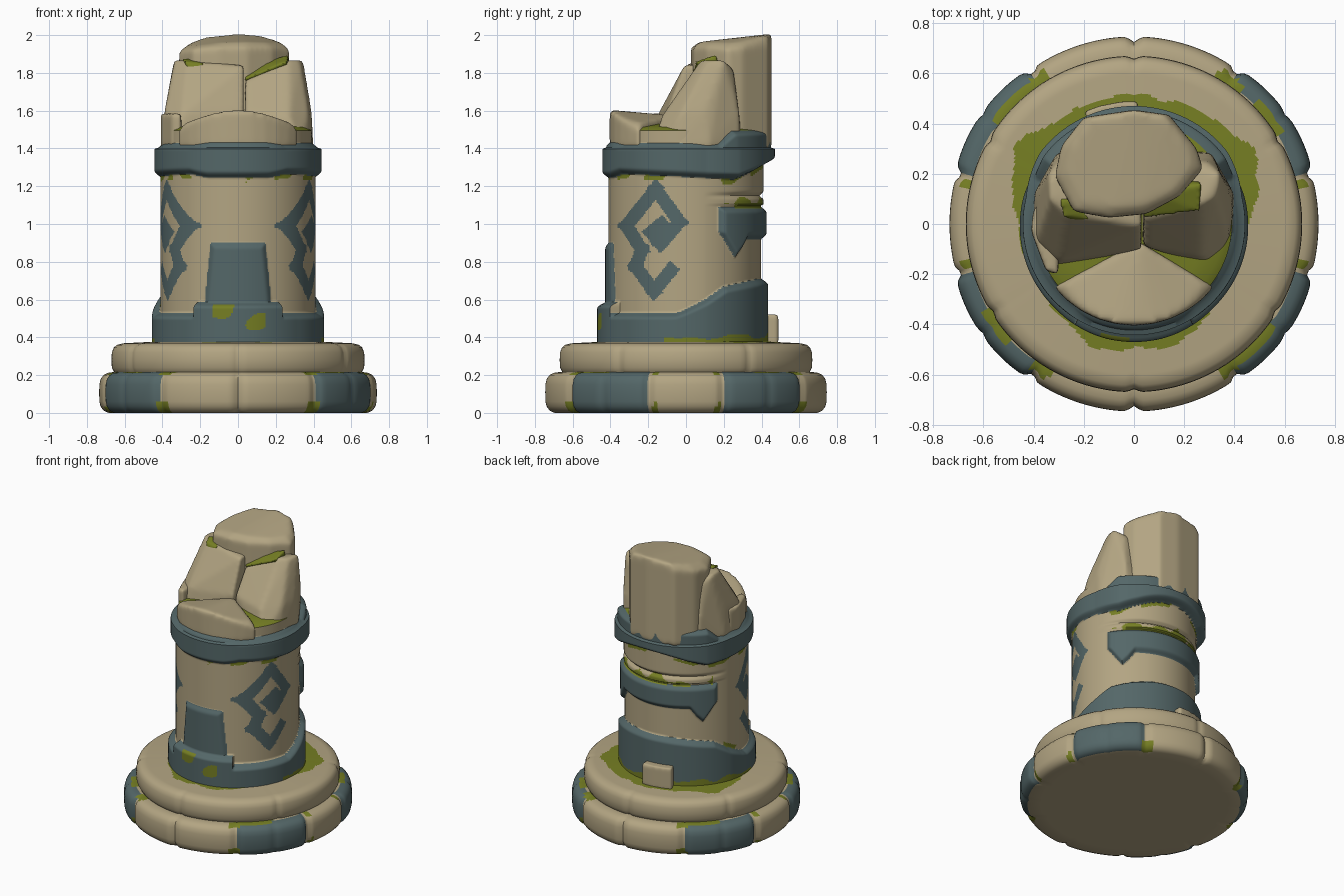
import bpy, bmesh, math
from mathutils import Vector, noise

if "Cube" in bpy.data.objects:
    bpy.data.objects.remove(bpy.data.objects["Cube"])


def material(name, rgb):
    m = bpy.data.materials.new(name)
    m.diffuse_color = (*rgb, 1)
    m.use_nodes = True
    m.node_tree.nodes["Principled BSDF"].inputs["Base Color"].default_value = m.diffuse_color
    return m


MATS = [material("sandstone", (0.45, 0.375, 0.225)),
        material("slate_teal", (0.088, 0.135, 0.138)),
        material("moss_green", (0.18, 0.21, 0.017))]
STONE, TEAL, MOSS = 0, 1, 2


def clamp(t):
    return max(0.0, min(1.0, t))


def table(pts, t):
    """Piecewise linear lookup."""
    if t <= pts[0][0]:
        return pts[0][1]
    for (a, u), (b, v) in zip(pts, pts[1:]):
        if t <= b:
            return u + (v - u) * (t - a) / (b - a)
    return pts[-1][1]


def finish(name, bm, angle=50):
    bmesh.ops.recalc_face_normals(bm, faces=bm.faces)
    me = bpy.data.meshes.new(name)
    bm.to_mesh(me)
    bm.free()
    for m in MATS:
        me.materials.append(m)
    me.shade_smooth()
    me.set_sharp_from_angle(angle=math.radians(angle))
    ob = bpy.data.objects.new(name, me)
    bpy.context.collection.objects.link(ob)
    return ob


def revolve(name, profile, n, radius, paint):
    """Spin a profile; radius(a, r, z) shapes it, paint(a, r, z) colours it."""
    bm = bmesh.new()
    rings = []
    for r, z in profile:
        ring = []
        for i in range(n):
            a = 2 * math.pi * i / n
            rr = radius(a, r, z)
            ring.append(bm.verts.new((rr * math.cos(a), rr * math.sin(a), z)))
        rings.append(ring)
    for j in range(len(rings) - 1):
        rm = (profile[j][0] + profile[j + 1][0]) / 2
        zm = (profile[j][1] + profile[j + 1][1]) / 2
        for i in range(n):
            k = (i + 1) % n
            f = bm.faces.new((rings[j][i], rings[j][k], rings[j + 1][k], rings[j + 1][i]))
            f.material_index = paint(2 * math.pi * (i + .5) / n, rm, zm)
    bmesh.ops.remove_doubles(bm, verts=bm.verts, dist=1e-5)
    return finish(name, bm)


def rock(name, pts, mat=STONE, voxel=0.014, soft=9):
    """Softened convex block."""
    bm = bmesh.new()
    for p in pts:
        bm.verts.new(p)
    res = bmesh.ops.convex_hull(bm, input=bm.verts)
    junk = list({g for g in res["geom_interior"] + res["geom_unused"] if isinstance(g, bmesh.types.BMVert)})
    bmesh.ops.delete(bm, geom=junk, context='VERTS')
    ob = finish(name, bm)
    ob.data.materials.clear()
    ob.data.materials.append(MATS[mat])
    m = ob.modifiers.new("soften_volume", 'REMESH')
    m.mode, m.voxel_size, m.use_smooth_shade = 'VOXEL', voxel, True
    s = ob.modifiers.new("soften", 'SMOOTH')
    s.factor, s.iterations = 0.5, soft
    return ob


def speck(a, z, s=9):
    return noise.noise(Vector((math.cos(a) * .42, math.sin(a) * .42, z)) * s)


def fold(a):
    """Left-right mirrored angle, -90 front to 90 back."""
    return math.degrees(math.asin(max(-1, min(1, math.sin(a)))))


def seams(b, where, depth, width=1.6):
    return depth * sum(math.exp(-((b - w) / width) ** 2) for w in where)


# lower base ring with alternating stones
def low_radius(a, r, z):
    b = fold(a)
    side = clamp((r - .5) / .1)
    bulge = .012 * abs(math.sin(a)) ** 4
    if 16 < abs(b) < 56:
        bulge += .014 * math.sin(math.pi * (abs(b) - 16) / 40) ** .4
    return r + side * (bulge - seams(abs(b), (16, 56, 90), .022) - seams(abs(b), (36,), .008))


def low_paint(a, r, z):
    b = abs(fold(a))
    if r > .6 and (z < .05 + .03 * speck(a, z) or z > .195) and z > .001 and \
            (abs(b - 57) < 2.5 or abs(b - 14) < 1.5):
        return MOSS
    if z > .205 and r < .7 and 30 < b < 62 and speck(a, z) > -.1:
        return MOSS
    return TEAL if 16 < b < 56 and r > .66 and z > .001 else STONE


low = [(0, 0), (.6, 0), (.685, 0), (.712, .012), (.728, .035), (.734, .06), (.735, .11), (.734, .15),
       (.727, .18), (.712, .2), (.69, .212), (.66, .216), (.5, .216), (0, .216)]
revolve("base_lower_ring", low, 240, low_radius, low_paint)

# upper base ring, moss gathered round the column foot
MOSS_EDGE = [(-90, .49), (-70, .51), (-55, .47), (-30, .45), (0, .46), (10, .49), (20, .52), (32, .57),
             (45, .53), (55, .52), (70, .51), (90, .52)]


def up_paint(a, r, z):
    edge = table(MOSS_EDGE, fold(a)) + .02 * speck(a, z, 14)
    return MOSS if z > .365 and r < edge else STONE


up = [(0, .19), (.63, .19), (.655, .215), (.668, .24), (.67, .28), (.668, .32), (.658, .345), (.642, .36), (.61, .368)]
up += [(.60 - .01 * i, .369 + .0005 * i) for i in range(24)] + [(0, .381)]
revolve("base_upper_ring", up, 240,
        lambda a, r, z: r - clamp((r - .35) / .3) * (seams(abs(fold(a)), (90,), .012)
                                                  + seams(fold(a), (-32, 30), .01)), up_paint)

# column with raised collar, plate, bands and painted spiral
SPIRAL = [(-.13, 1.0), (-.185, .955), (-.135, .895), (-.035, 1.01), (-.16, 1.185), (-.315, .99),
          (-.235, .865), (-.265, .775), (-.17, .645), (-.08, .755)]
COLLAR = [(-.05, .53), (0, .55), (.1, .6), (.2, .67), (.4, .71)]
BAND_LO = [(-.38, 1.245), (-.33, 1.265), (.0, 1.25), (.25, 1.235), (.33, 1.27), (.41, 1.32)]
BAND_HI = [(-.38, 1.44), (-.33, 1.425), (.17, 1.43), (.24, 1.5), (.41, 1.505)]
PATCH_LO = [(.17, .96), (.2, .92), (.26, .82), (.29, .86), (.32, .92), (.41, .92)]


def layers(a, z):
    """Inside distance and height of each raised teal piece."""
    y, ax = .41 * math.sin(a), abs(.41 * math.cos(a))
    top = .59 if y < 0 and ax < .21 else table(COLLAR, y)
    out = [(top - z, table([(-.4, .06), (-.3, .05), (0, .045), (.4, .038)], y)),
           (min(z - table(BAND_LO, y), table(BAND_HI, y) - z), table([(.1, .033), (.25, .06)], y)),
           (min(1.09 - z, z - table(PATCH_LO, y), y - .17), .03)]
    if y < 0:
        out.append((min(.9 - z, .145 + .03 * clamp((.9 - z) / .3) - ax), .018))
    return out


def col_radius(a, r, z):
    if r < .3 or z < .36:
        return r
    y = .41 * math.sin(a)
    back = clamp((y - .1) / .25)
    base = r - (.013 * back if z < 1.1 else 0)
    base -= .02 * back * math.exp(-((z - 1.15) / .012) ** 2)
    return base + max(h * math.sin(clamp(d / .035) * math.pi / 2) for d, h in layers(a, z))


def in_spiral(y, z, w=.035):
    p = Vector((y, z))
    for s, e in zip(SPIRAL, SPIRAL[1:]):
        s, d = Vector(s), Vector(e) - Vector(s)
        n = d.length
        d /= n
        t, u = (p - s).dot(d), (p - s).dot(Vector((-d.y, d.x)))
        if abs(u) < w and -w < t < n + w:
            return True
    return False


def col_paint(a, r, z):
    x, y, n = .41 * math.cos(a), .41 * math.sin(a), speck(a, z)
    if r < .35:
        return MOSS if z > 1 else STONE
    if z > 1.495:
        return MOSS
    d = [k[0] for k in layers(a, z)]
    if z < .405 + .03 * n and y > -.1:
        return MOSS
    if y < 0 and -.12 < x < .13 and .4 < z < .57 and n > -.02:
        return MOSS
    if -.03 < d[0] < 0 and -.1 < y < .2 and n > .05:
        return MOSS
    if -.025 < z - table(BAND_LO, y) < 0 and n > .12:
        return MOSS
    if y > .2 and 1.085 < z < 1.115 + .08 * max(0, n) and n > -.15:
        return MOSS
    if max(d) > 0:
        return TEAL
    return TEAL if in_spiral(y, z) else STONE


col = [(0, .3), (.45, .3), (.45, .36)]
col += [(.41 if .37 + .0075 * i < 1.4 else .39, .37 + .0075 * i) for i in range(151)]
col += [(.36, 1.512), (.29, 1.52), (.15, 1.535), (0, 1.54)]
revolve("column_shaft", col, 320, col_radius, col_paint)

# broken crown: front ledge
ledge = []
for i in range(11):
    a = math.radians(-142 + 10.4 * i)
    x, y = .405 * math.cos(a), .405 * math.sin(a)
    ledge += [(x, y, 1.4), (x, y, 1.605 - x * x)]
ledge += [(.02, -.07, 1.575), (.02, -.07, 1.4), (-.28, -.235, 1.535), (.28, -.235, 1.535)]
rock("front_broken_ledge", ledge)

# two broken shoulders
rock("right_broken_shoulder", [
    (.03, -.08, 1.4), (.33, -.18, 1.4), (.39, -.06, 1.4), (.4, .12, 1.4), (.3, .29, 1.4), (.03, .3, 1.4),
    (.04, -.09, 1.6), (.27, -.13, 1.57), (.375, -.03, 1.59), (.39, .1, 1.6), (.31, .28, 1.6),
    (.04, .02, 1.76), (.27, .08, 1.87), (.33, .11, 1.86), (.345, .2, 1.87), (.29, .25, 1.82), (.05, .25, 1.79)])
rock("left_broken_shoulder", [
    (.03, -.08, 1.4), (-.33, -.18, 1.4), (-.4, -.06, 1.4), (-.4, .12, 1.4), (-.3, .29, 1.4), (.03, .3, 1.4),
    (.03, -.1, 1.6), (-.3, -.15, 1.58), (-.39, -.06, 1.59), (-.385, .1, 1.6), (-.31, .28, 1.6),
    (.03, -.01, 1.84), (-.27, .04, 1.86), (-.335, .1, 1.87), (-.34, .2, 1.86), (-.29, .26, 1.81), (.02, .25, 1.84)])
rock("left_low_chip", [(x, y, z) for x, y in ((-.3, -.2), (-.35, -.19), (-.41, -.03), (-.4, .07), (-.3, .07))
                       for z in (1.4, 1.585)])

# tall back block
OUTLINE = [(-.315, .19), (-.29, .31), (-.2, .425), (0, .455), (.14, .435), (.25, .3), (.275, .22),
           (.18, .11), (.05, .04), (-.1, .025), (-.24, .05)]
tall = []
for x, y in OUTLINE:
    tall += [(x, y, 1.4), (x, y, 1.93 - .25 * max(0, abs(x) - .2) + .05 * y),
             (x * .84, .25 + (y - .25) * (.99 if y > .25 else .82), 1.962 + .1 * y - .35 * x * x)]
rock("tall_back_block", tall)

# moss pockets between the blocks
rock("moss_gap_right", [(x, y, z) for x, y, z in (
    (.03, .02, 1.765), (.26, .05, 1.86), (.27, .16, 1.9), (.08, .12, 1.84), (.03, .2, 1.7), (.26, .2, 1.7))],
    MOSS, .01, 4)
rock("moss_gap_left", [(-.28, .03, 1.86), (-.18, .02, 1.85), (-.3, .1, 1.88), (-.19, .1, 1.87),
                       (-.27, .02, 1.82), (-.2, .01, 1.82), (-.25, .1, 1.8)], MOSS, .01, 3)

# fallen stone at the back foot
fallen = []
for deg in (88, 96, 106, 114):
    a = math.radians(deg)
    fallen += [(r * math.cos(a), r * math.sin(a), z) for r in (.38, .49) for z in (.36, .52)]
rock("fallen_stone", fallen, STONE, .01, 6)
